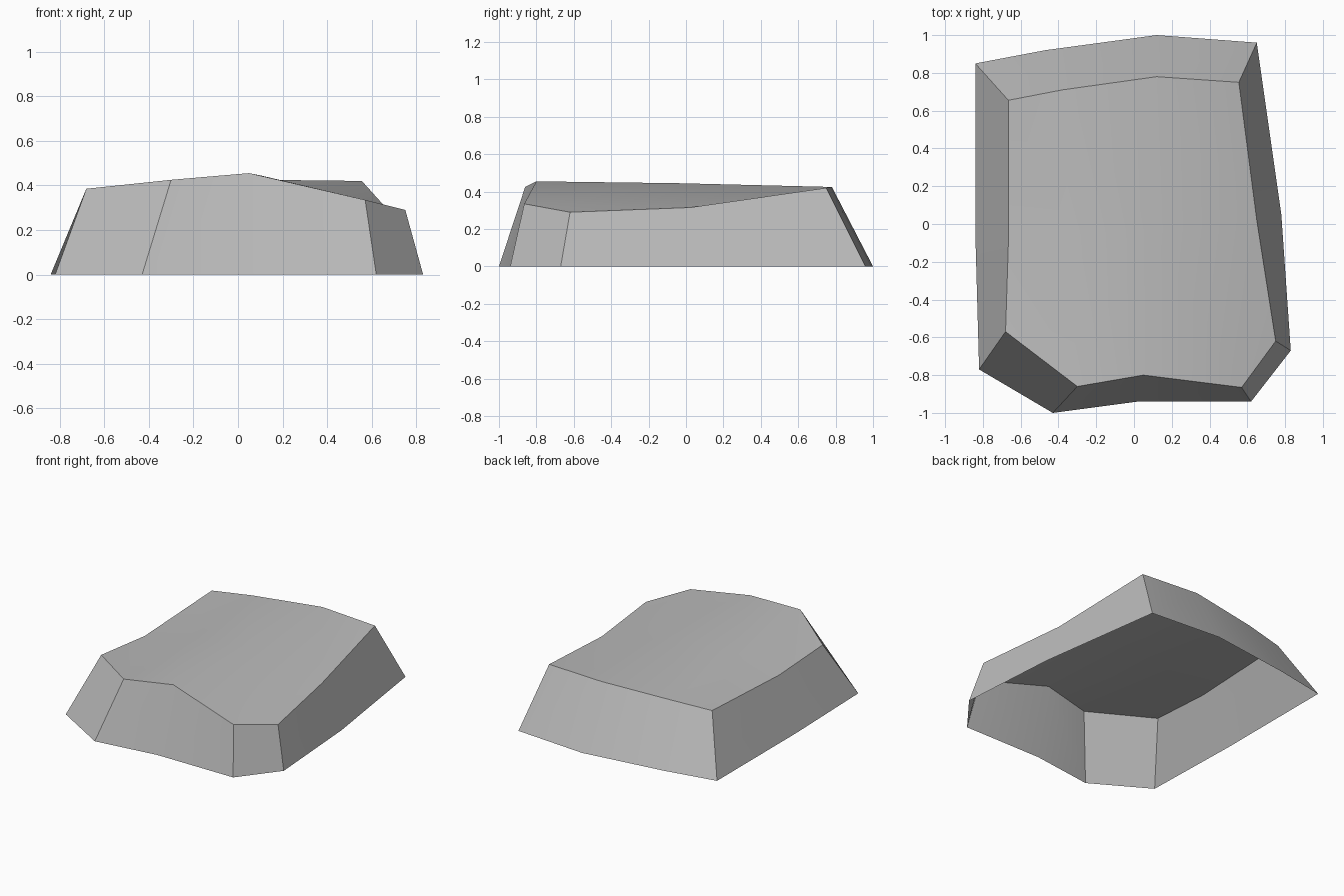
import bpy
import bmesh
import math

default_cube = bpy.data.objects.get("Cube")
if default_cube:
    bpy.data.objects.remove(default_cube, do_unlink=True)

# One stone colour for the whole shell
stone = bpy.data.materials.new("stone_grey")
stone.use_nodes = True
stone_colour = (.5, .5, .5, 1)
stone.diffuse_color = stone_colour
stone.node_tree.nodes["Principled BSDF"].inputs["Base Color"].default_value = stone_colour

# Footprint on the ground, counter-clockwise from the back corner at -x
footprint = [(-.84, .85), (-.84, -.05), (-.82, -.77), (-.43, -1), (.02, -.94),
             (.62, -.94), (.83, -.67), (.78, .05), (.65, .96), (.12, 1), (-.47, .92)]

# Rim of the upper surface, one point above each footprint point
rim = [(-.665, .655, .38), (-.665, -.1, .345), (-.68, -.57, .385), (-.3, -.86, .425),
       (.05, -.8, .455), (.57, -.865, .335), (.75, -.62, .29), (.65, .02, .315),
       (.555, .75, .42), (.12, .78, .425), (-.38, .71, .4)]

# Two crown points inside the upper surface
crown = [(-.34, -.06, .405), (.1, -.04, .445)]

bm = bmesh.new()
base_verts = [bm.verts.new((x, y, 0)) for x, y in footprint]
rim_verts = [bm.verts.new(point) for point in rim]
crown_left, crown_right = [bm.verts.new(point) for point in crown]

# Sloping walls, open underneath
count = len(base_verts)
for i in range(count):
    j = (i + 1) % count
    bm.faces.new((base_verts[i], base_verts[j], rim_verts[j], rim_verts[i]))

# Upper surface: front and back strips that meet along the crown
(back_right, mid_right, front_right, nose_right, nose_mid, nose_left,
 front_left, mid_left, back_left, back_mid, back_inner) = rim_verts
upper_faces = [
    (mid_right, front_right, nose_right, crown_left),
    (crown_left, nose_right, nose_mid, crown_right),
    (crown_right, nose_mid, nose_left, mid_left),
    (nose_left, front_left, mid_left),
    (back_right, mid_right, crown_left, back_inner),
    (back_inner, crown_left, crown_right, back_mid),
    (back_mid, crown_right, mid_left, back_left),
]
for corners in upper_faces:
    bm.faces.new(corners)

mesh = bpy.data.meshes.new("rock_shell")
bm.to_mesh(mesh)
bm.free()
mesh.materials.append(stone)
rock = bpy.data.objects.new("rock_shell", mesh)
bpy.context.collection.objects.link(rock)

# Soft faces with crisp ridges
bpy.ops.object.select_all(action="DESELECT")
rock.select_set(True)
bpy.context.view_layer.objects.active = rock
bpy.ops.object.shade_smooth_by_angle(angle=math.radians(30))
